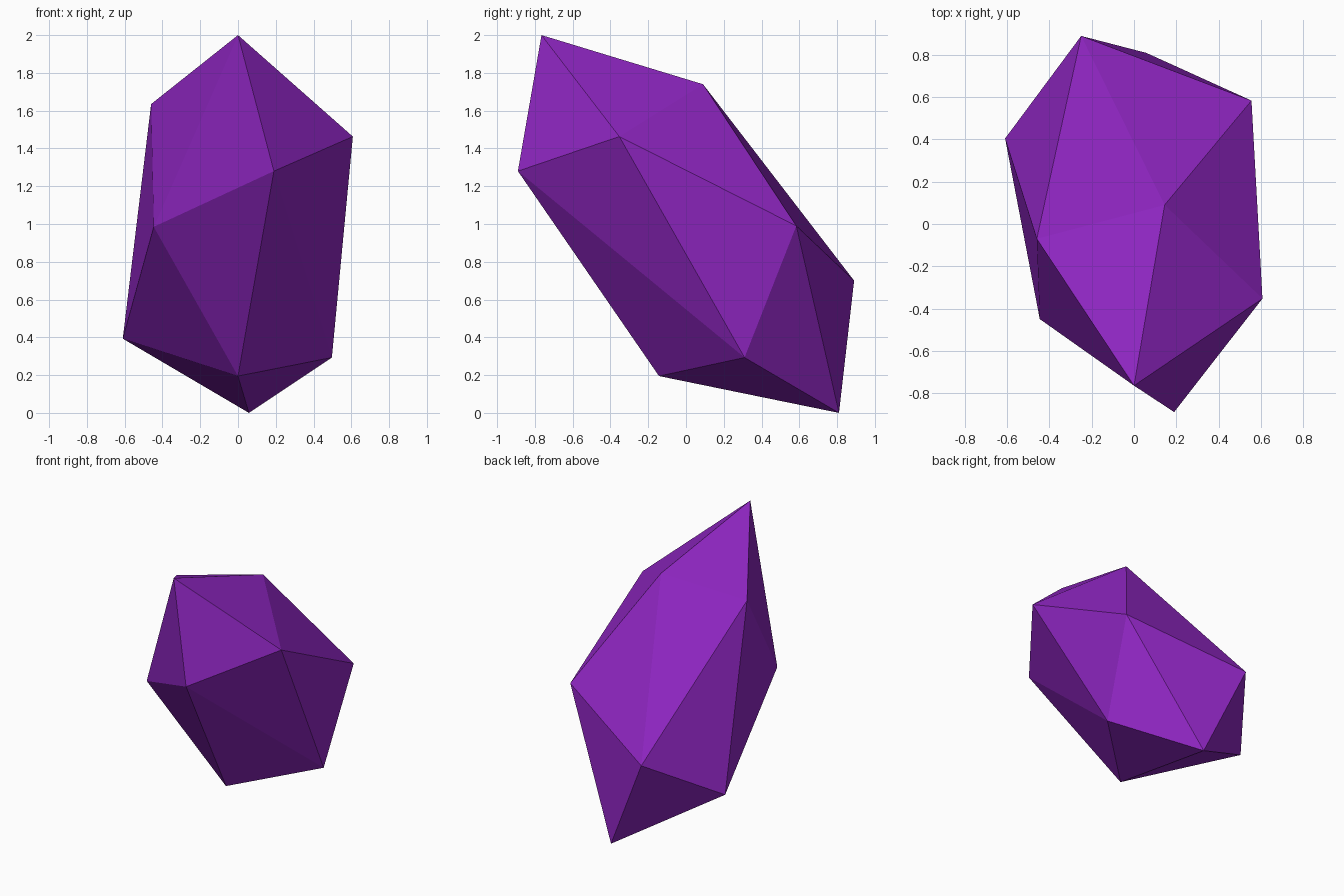
import bpy, bmesh

if "Cube" in bpy.data.objects:
    bpy.data.objects.remove(bpy.data.objects["Cube"])

# Crystal: a skewed icosahedron - tip, upper ring, lower ring, base point
tip = (0.0, -0.765, 2.0)
base = (0.058, 0.81, 0.0)
upper = [(-0.46, -0.07, 1.635), (0.145, 0.09, 1.74), (0.608, -0.353, 1.463),
         (0.19, -0.89, 1.28), (-0.446, -0.45, 0.985)]
lower = [(-0.25, 0.89, 0.70), (0.556, 0.584, 0.99), (0.497, 0.31, 0.293),
         (0.0, -0.143, 0.195), (-0.61, 0.405, 0.393)]

bm = bmesh.new()
t, b = bm.verts.new(tip), bm.verts.new(base)
up = [bm.verts.new(p) for p in upper]
lo = [bm.verts.new(p) for p in lower]
for i in range(5):
    j = (i + 1) % 5
    bm.faces.new((t, up[j], up[i]))      # crown facets
    bm.faces.new((up[i], up[j], lo[i]))  # side facets
    bm.faces.new((up[j], lo[j], lo[i]))
    bm.faces.new((b, lo[i], lo[j]))      # underside facets
bmesh.ops.recalc_face_normals(bm, faces=bm.faces)

mesh = bpy.data.meshes.new("crystal")
bm.to_mesh(mesh)
bm.free()
crystal = bpy.data.objects.new("crystal", mesh)
bpy.context.collection.objects.link(crystal)

# Purple gem colour
purple = bpy.data.materials.new("purple")
purple.diffuse_color = (0.27, 0.019, 0.53, 1)
purple.use_nodes = True
purple.node_tree.nodes["Principled BSDF"].inputs["Base Color"].default_value = purple.diffuse_color
mesh.materials.append(purple)
